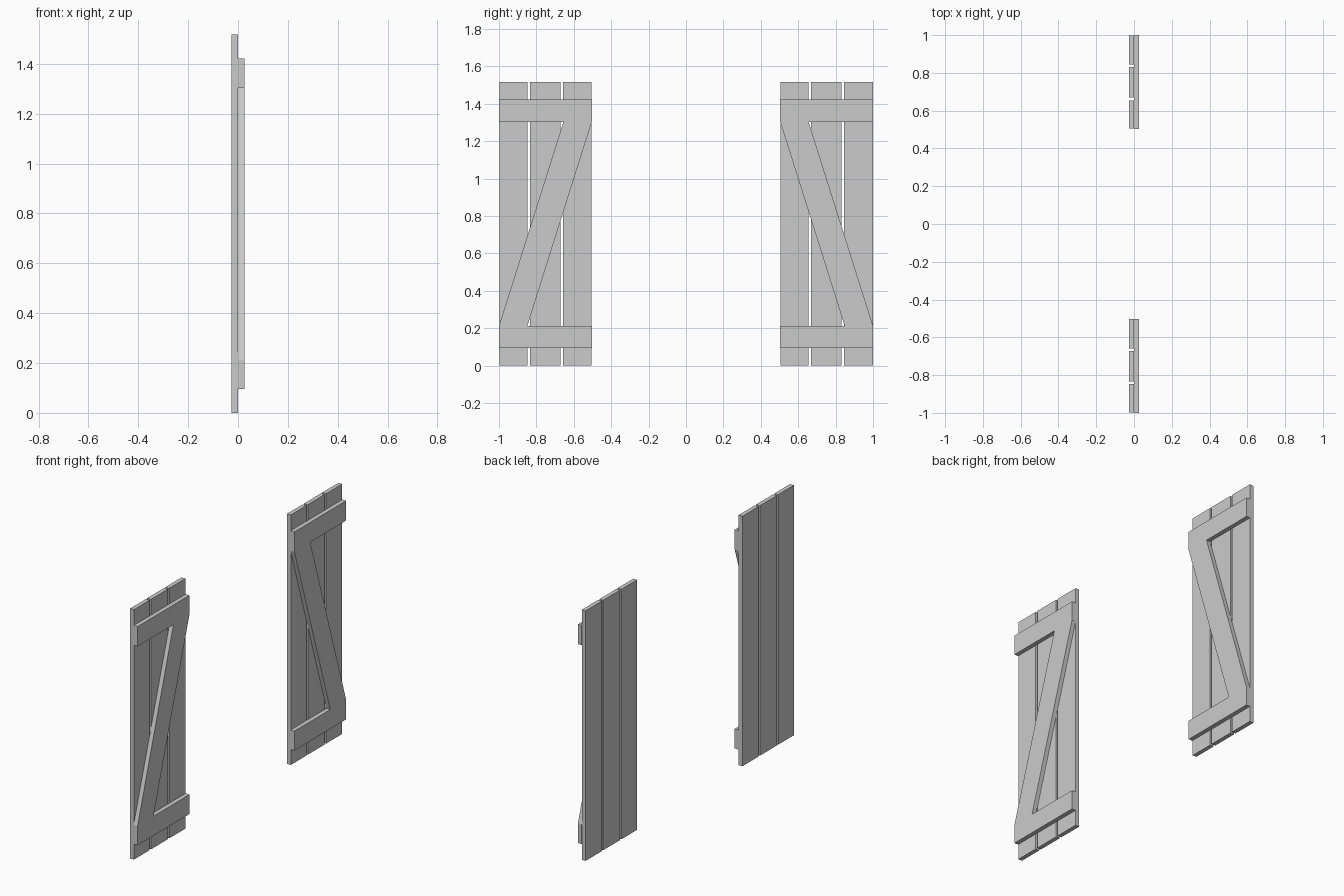
import bpy, bmesh

if "Cube" in bpy.data.objects:
    bpy.data.objects.remove(bpy.data.objects["Cube"])

HEIGHT = 1.517
BACK, MID, FRONT = -0.026, 0.0, 0.026


def prism(name, outline, x0, x1):
    """Extrude a (y, z) outline from x0 to x1."""
    bm = bmesh.new()
    face = bm.faces.new([bm.verts.new((x0, y, z)) for y, z in outline])
    new = bmesh.ops.extrude_face_region(bm, geom=[face])["geom"]
    bmesh.ops.translate(bm, vec=(x1 - x0, 0, 0),
                        verts=[v for v in new if isinstance(v, bmesh.types.BMVert)])
    bmesh.ops.recalc_face_normals(bm, faces=bm.faces)
    mesh = bpy.data.meshes.new(name)
    bm.to_mesh(mesh)
    bm.free()
    obj = bpy.data.objects.new(name, mesh)
    bpy.context.collection.objects.link(obj)
    return obj


def board(name, y0, y1, z0, z1, x0, x1):
    return prism(name, [(y0, z0), (y1, z0), (y1, z1), (y0, z1)], x0, x1)


def shutter(side, y, brace):
    # Three upright planks with narrow gaps
    for i, (a, b) in enumerate([(0.003, 0.152), (0.166, 0.328), (0.342, 0.496)]):
        board(f"{side}_plank_{i + 1}", y + a, y + b, 0, HEIGHT, BACK, MID)
    # Horizontal battens
    board(f"{side}_lower_batten", y, y + 0.497, 0.095, 0.213, MID, FRONT)
    board(f"{side}_upper_batten", y, y + 0.497, 1.302, 1.422, MID, FRONT)
    # Diagonal brace between the battens
    prism(f"{side}_brace", [(y + a, z) for a, z in brace], MID, FRONT)


# The diagonals lean in opposite directions
rising = [(0.0, 0.213), (0.152, 0.213), (0.496, 1.302), (0.344, 1.302)]
falling = [(0.497 - a, z) for a, z in rising]
shutter("left", -1.0, rising)
shutter("right", 0.503, falling)
